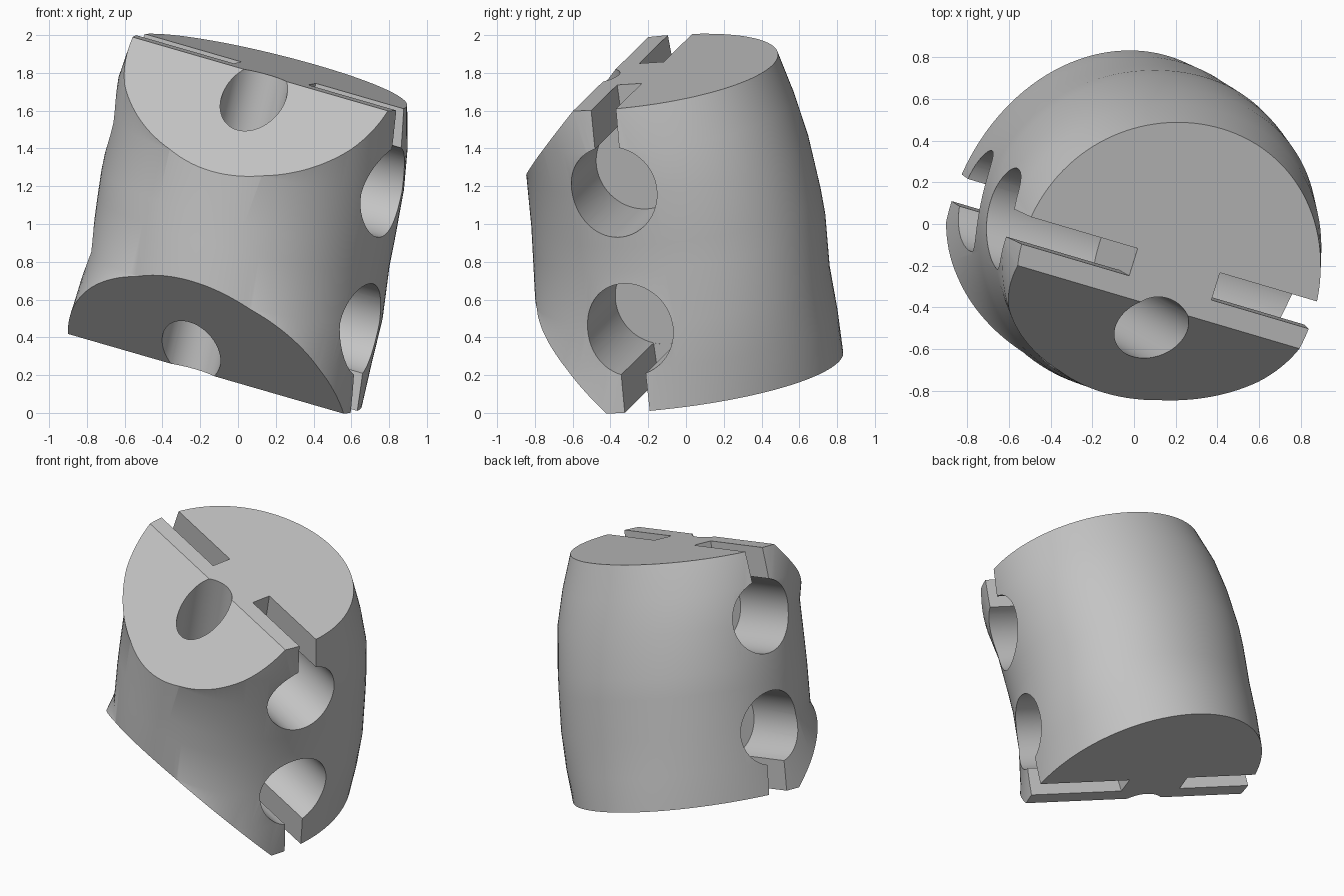
import bpy, bmesh, math
from mathutils import Matrix, Vector

cube = bpy.data.objects.get("Cube")
if cube:
    bpy.data.objects.remove(cube, do_unlink=True)

# Single grey material
grey = bpy.data.materials.new("plain_grey")
grey.use_nodes = True
COLOR = (0.55, 0.55, 0.55, 1)
grey.diffuse_color = COLOR
grey.node_tree.nodes["Principled BSDF"].inputs["Base Color"].default_value = COLOR

# Tilted frame of the body: across, backward, along its axis
axis = Vector((0.238, -0.136, 0.962)).normalized()
across = Vector((0.923, -0.272, -0.272))
across = (across - axis * across.dot(axis)).normalized()
back = axis.cross(across)
FRAME = Matrix.Translation((0, 0, 1)) @ Matrix((across, back, axis)).transposed().to_4x4()

TOP, BOTTOM = 0.846, -0.775
RIDGE = -0.296           # where both end faces meet the chamfers
SLOT_V = -0.123          # centre line of holes and slots
CHANNEL = (0.035, -0.41)
SWELL_ANGLE = math.radians(55)


def add_object(name, bm):
    bmesh.ops.recalc_face_normals(bm, faces=bm.faces)
    mesh = bpy.data.meshes.new(name)
    bm.to_mesh(mesh)
    bm.free()
    obj = bpy.data.objects.new(name, mesh)
    bpy.context.collection.objects.link(obj)
    mesh.materials.append(grey)
    return obj


def outline(w, cu, cv, ru, rv, swell, count):
    """Oval ring, swollen on its back left quarter."""
    for i in range(count):
        a = 2 * math.pi * i / count
        grow = swell * max(0, math.cos(a - SWELL_ANGLE)) ** 4
        yield (cu + (ru + grow) * math.cos(a), cv + (rv + grow) * math.sin(a), w)


def loft(sections, count=128):
    bm = bmesh.new()
    rings = [[bm.verts.new(p) for p in outline(*section, count)] for section in sections]
    for low, high in zip(rings, rings[1:]):
        for i in range(count):
            j = (i + 1) % count
            bm.faces.new((low[i], low[j], high[j], high[i]))
    bm.faces.new(rings[0][::-1])
    bm.faces.new(rings[-1])
    return bm


def cylinder_cutter(name, center, radius, depth, rotation=Matrix()):
    bm = bmesh.new()
    bmesh.ops.create_cone(bm, cap_ends=True, segments=64, radius1=radius, radius2=radius,
                          depth=depth, matrix=Matrix.Translation(center) @ rotation)
    return add_object(name, bm)


def box_cutter(name, center, size):
    bm = bmesh.new()
    bmesh.ops.create_cube(bm, size=1, matrix=Matrix.Translation(center) @ Matrix.Diagonal((*size, 1)))
    return add_object(name, bm)


# Barrel body: height, centre across, centre back, half width, half depth, swell
body_bm = loft([
    (BOTTOM, 0.11, -0.19, 0.795, 0.955, 0.015),
    (-0.55, 0.085, -0.11, 0.785, 0.86, 0.05),
    (-0.31, 0.07, -0.05, 0.78, 0.78, 0.07),
    (-0.03, 0.035, -0.04, 0.78, 0.775, 0.07),
    (0.11, 0.025, -0.04, 0.785, 0.765, 0.07),
    (0.39, 0.015, -0.05, 0.785, 0.745, 0.065),
    (0.62, 0.005, -0.1, 0.78, 0.75, 0.05),
    (TOP, 0.005, -0.15, 0.745, 0.75, 0.025),
])

# Front chamfers at both ends
for w, side in ((TOP, 1), (BOTTOM, -1)):
    cut = bmesh.ops.bisect_plane(body_bm, geom=body_bm.verts[:] + body_bm.edges[:] + body_bm.faces[:],
                                 plane_co=(0, RIDGE, w), plane_no=(0, -1, side), clear_outer=True)
    rim = [e for e in cut["geom_cut"] if isinstance(e, bmesh.types.BMEdge)]
    bmesh.ops.edgeloop_fill(body_bm, edges=rim)
body = add_object("joint_body", body_bm)

# Cable channel along the axis, side holes with slots opening to the end faces
cutters = [cylinder_cutter("channel_cutter", (*CHANNEL, 0), 0.167, 3)]
sideways = Matrix.Rotation(math.pi / 2, 4, "Y")
for side, floor in ((1, 0.245), (-1, 0.18)):
    length = 1.5 - floor
    u = side * (floor + length / 2)
    for w, end in ((0.405, TOP), (-0.338, BOTTOM)):
        reach = end + math.copysign(0.2, end)
        cutters.append(cylinder_cutter("hole_cutter", (u, SLOT_V, w), 0.246, length, sideways))
        cutters.append(box_cutter("slot_cutter", (u, SLOT_V, (w + reach) / 2),
                                  (length - 0.002, 0.137, abs(reach - w))))

bpy.context.view_layer.objects.active = body
for cutter in cutters:
    mod = body.modifiers.new("cut", "BOOLEAN")
    mod.operation = "DIFFERENCE"
    mod.solver = "EXACT"
    mod.object = cutter
    bpy.ops.object.modifier_apply(modifier=mod.name)
    bpy.data.objects.remove(cutter, do_unlink=True)

# Tilt into place and shade
body.data.transform(FRAME)
for obj in bpy.context.selected_objects:
    obj.select_set(False)
body.select_set(True)
bpy.ops.object.shade_smooth_by_angle(angle=math.radians(25))
